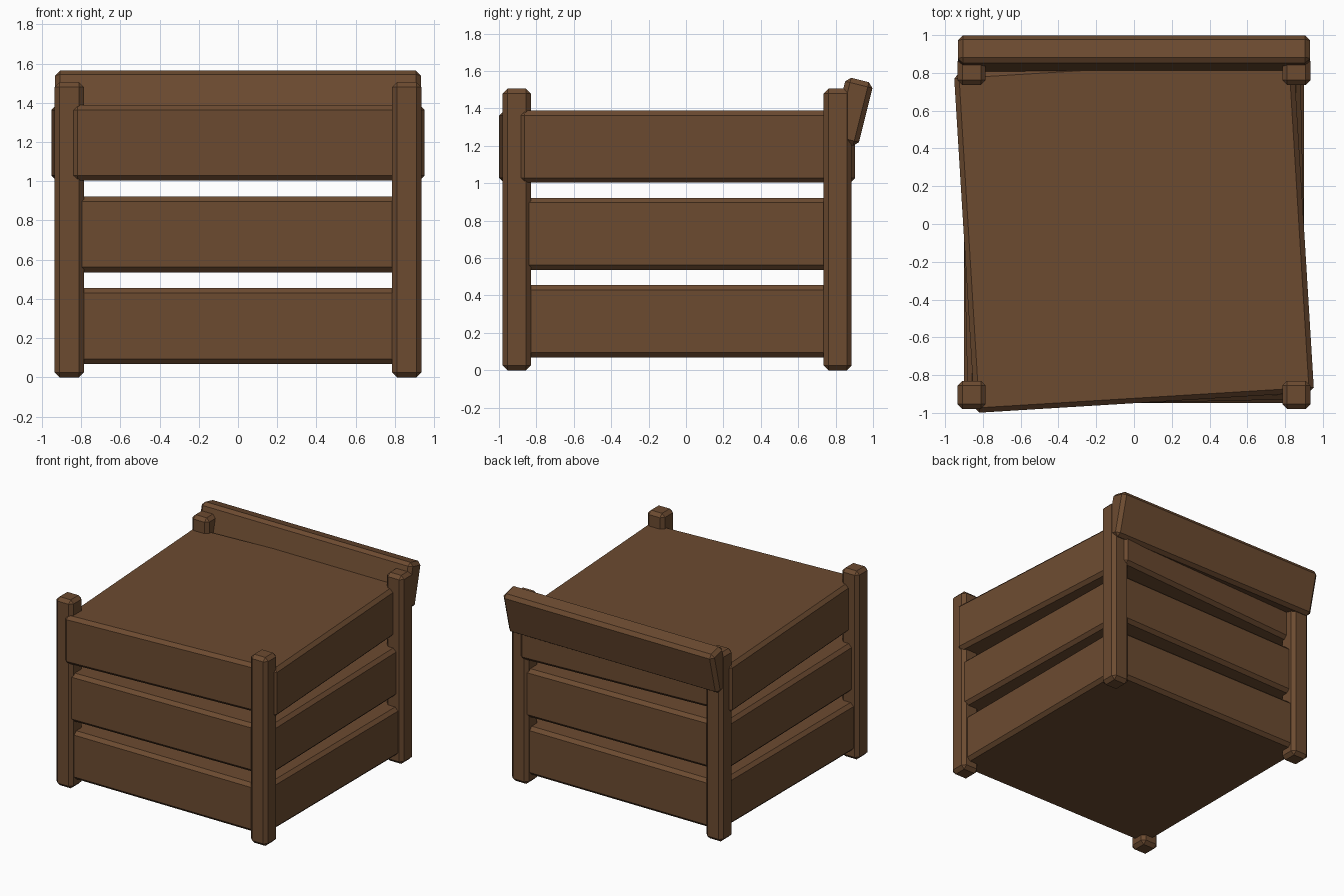
import bpy
from math import radians

cube = bpy.data.objects.get("Cube")
if cube:
    bpy.data.objects.remove(cube, do_unlink=True)

# Brown wood
wood = bpy.data.materials.new("brown_wood")
wood.use_nodes = True
colour = (0.15, 0.07, 0.03, 1)
wood.diffuse_color = colour
wood.node_tree.nodes["Principled BSDF"].inputs["Base Color"].default_value = colour


def chamfered_box(name, centre, size, tilt=0, turn=0):
    """Flat-shaded box with a single-segment chamfer on every edge."""
    bpy.ops.mesh.primitive_cube_add(size=1, location=centre,
                                    rotation=(radians(tilt), 0, radians(turn)))
    box = bpy.context.object
    box.name = name
    box.scale = size
    bpy.ops.object.transform_apply(location=False, rotation=False, scale=True)
    bevel = box.modifiers.new("chamfer", "BEVEL")
    bevel.width = 0.026
    bevel.segments = 1
    box.data.materials.append(wood)
    return box


MID_Y = -0.047

# Corner posts
for side, x in (("left", 0.86), ("right", -0.86)):
    for end, y in (("front", MID_Y - 0.858), ("back", MID_Y + 0.858)):
        chamfered_box(f"{end}_{side}_post", (x, y, 0.753), (0.15, 0.15, 1.506))

# Stacked solid layers, each turned a little more than the one below
for i, (layer, turn) in enumerate((("bottom", 0), ("middle", 1.3), ("top", 3.5))):
    chamfered_box(f"{layer}_layer", (0, MID_Y, 0.262 + 0.467 * i),
                  (1.8, 1.8, 0.386), turn=turn)

# Leaning board across the back
chamfered_box("back_board", (0, 0.888, 1.382), (1.865, 0.15, 0.35), tilt=-14)
